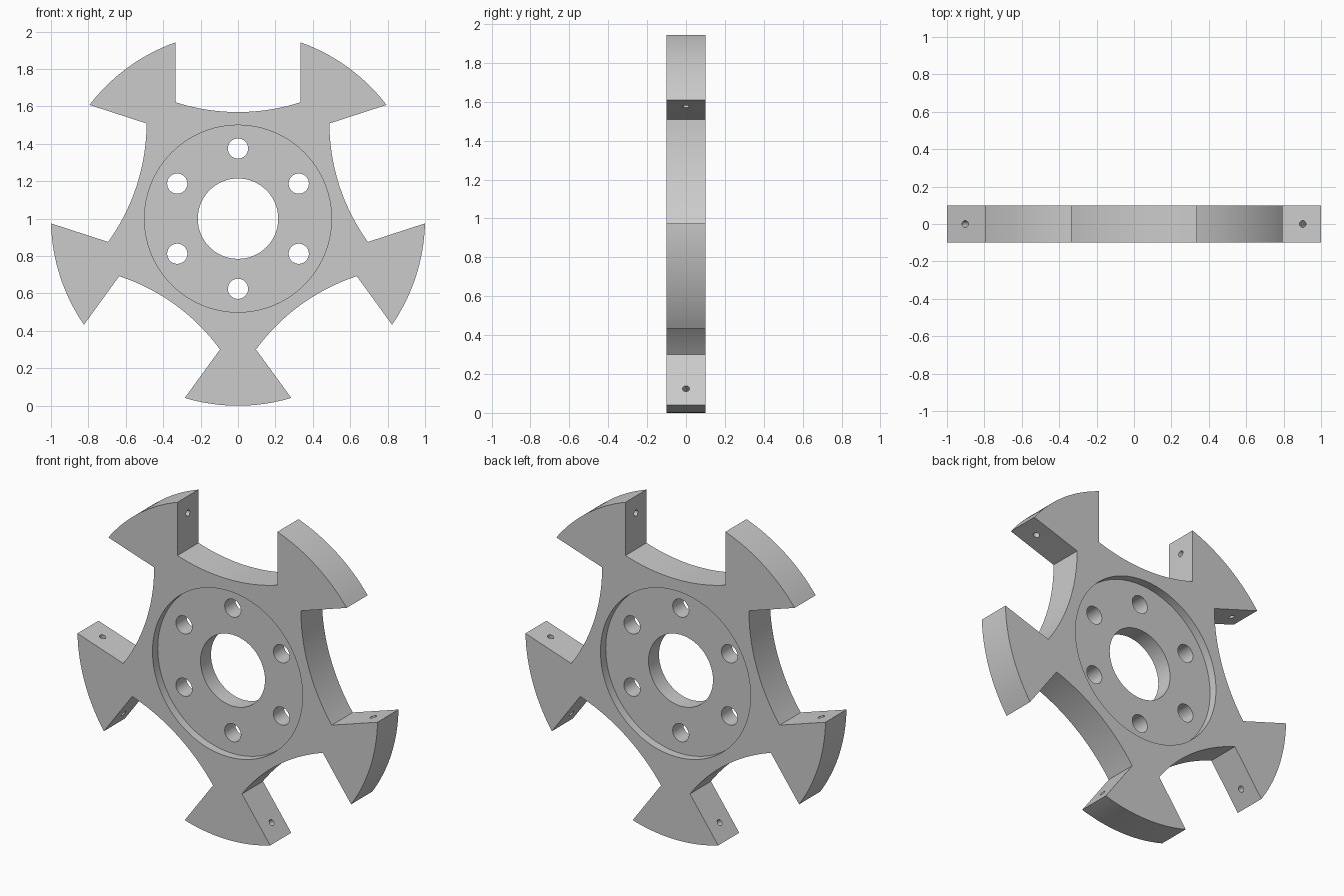
import bpy
import bmesh
from math import sin, cos, pi, radians, asin, atan2, sqrt
from mathutils import Matrix, Vector

cube = bpy.data.objects.get("Cube")
if cube:
    bpy.data.objects.remove(cube, do_unlink=True)

ARMS = 5
HALF_THICK = 0.1
RIM = 1.0
SLOT_HALF = 0.333      # half width of each slot
SLOT_FLOOR = 0.57      # slot floor on its centre line
FLOOR_CURVE = 1.09     # radius of the curved slot floor
RECESS = 0.5
RECESS_DEPTH = 0.05
STEP = 2 * pi / ARMS
CENTRE = Matrix.Translation((0, 0, 1))

steel = bpy.data.materials.new("grey metal")
steel.use_nodes = True
grey = (0.6, 0.6, 0.6, 1)
steel.diffuse_color = grey
steel.node_tree.nodes["Principled BSDF"].inputs["Base Color"].default_value = grey


def to_object(name, bm):
    bmesh.ops.recalc_face_normals(bm, faces=bm.faces)
    mesh = bpy.data.meshes.new(name)
    bm.to_mesh(mesh)
    bm.free()
    mesh.materials.append(steel)
    obj = bpy.data.objects.new(name, mesh)
    bpy.context.collection.objects.link(obj)
    return obj


def add_cylinder(bm, radius, depth, matrix, sides):
    bmesh.ops.create_cone(bm, cap_ends=True, segments=sides, radius1=radius,
                          radius2=radius, depth=depth, matrix=CENTRE @ matrix)


# Outline of one fifth: curved slot floor, slot wall, then rim arc
def outline():
    points = []
    sweep = asin(SLOT_HALF / FLOOR_CURVE)
    rim_start = atan2(sqrt(RIM ** 2 - SLOT_HALF ** 2), SLOT_HALF)
    rim_end = pi - rim_start - STEP
    for k in range(ARMS):
        turn = Matrix.Rotation(k * STEP, 4, 'Y')
        part = []
        for i in range(25):
            a = sweep * (i / 12 - 1)
            part.append((FLOOR_CURVE * sin(a), SLOT_FLOOR + FLOOR_CURVE * (1 - cos(a))))
        for i in range(25):
            a = rim_start + (rim_end - rim_start) * i / 24
            part.append((RIM * cos(a), RIM * sin(a)))
        points += [CENTRE @ turn @ Vector((x, -HALF_THICK, z)) for x, z in part]
    return points


# Wheel plate
bm = bmesh.new()
face = bm.faces.new([bm.verts.new(p) for p in outline()])
extruded = bmesh.ops.extrude_face_region(bm, geom=[face])
bmesh.ops.translate(bm, vec=(0, 2 * HALF_THICK, 0),
                    verts=[v for v in extruded["geom"] if isinstance(v, bmesh.types.BMVert)])
wheel = to_object("slotted_wheel", bm)

along_y = Matrix.Rotation(pi / 2, 4, 'X')
along_x = Matrix.Rotation(pi / 2, 4, 'Y')

# Round recess on both faces
recess = bmesh.new()
for side in (-1, 1):
    add_cylinder(recess, RECESS, 2 * RECESS_DEPTH,
                 Matrix.Translation((0, side * HALF_THICK, 0)) @ along_y, 96)

# Centre bore and six bolt holes
bores = bmesh.new()
add_cylinder(bores, 0.215, 1, along_y, 64)
for k in range(6):
    spot = Matrix.Rotation(k * pi / 3, 4, 'Y') @ Matrix.Translation((0, 0, 0.375))
    add_cylinder(bores, 0.054, 1, spot @ along_y, 32)

# Blind pin holes in both walls of every slot
pins = bmesh.new()
for k in range(ARMS):
    for side in (-1, 1):
        spot = Matrix.Translation((side * SLOT_HALF, 0, 0.84))
        add_cylinder(pins, 0.018, 0.2, Matrix.Rotation(k * STEP, 4, 'Y') @ spot @ along_x, 20)

bpy.ops.object.select_all(action='DESELECT')
bpy.context.view_layer.objects.active = wheel
wheel.select_set(True)
for name, cut_mesh in (("recess", recess), ("bores", bores), ("pins", pins)):
    cutter = to_object(name + "_cutter", cut_mesh)
    cutter.hide_render = True
    cut = wheel.modifiers.new(name, 'BOOLEAN')
    cut.operation = 'DIFFERENCE'
    cut.solver = 'EXACT'
    cut.object = cutter
    bpy.ops.object.modifier_apply(modifier=cut.name)
    bpy.data.objects.remove(cutter, do_unlink=True)

bpy.ops.object.shade_smooth_by_angle(angle=radians(30))
